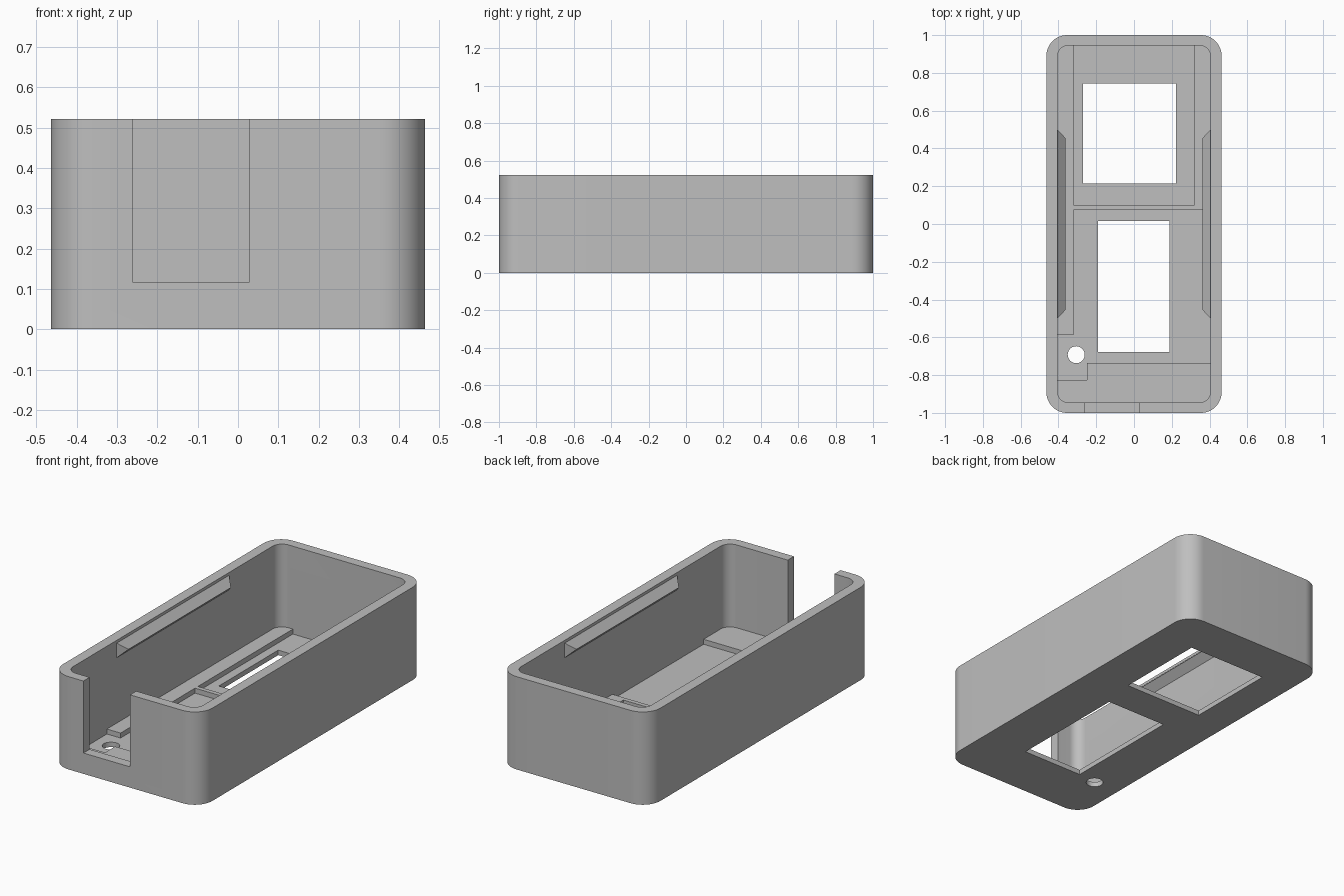
import bpy, bmesh, math

if "Cube" in bpy.data.objects:
    bpy.data.objects.remove(bpy.data.objects["Cube"])

grey = bpy.data.materials.new("plain grey")
grey.diffuse_color = (0.52, 0.52, 0.52, 1)
grey.use_nodes = True
grey.node_tree.nodes["Principled BSDF"].inputs["Base Color"].default_value = grey.diffuse_color

H = 0.522            # case height
IX, IY = 0.405, 0.945  # half size of the cavity
POCKET, FLOOR = 0.028, 0.056


def finish(name, bm):
    bmesh.ops.recalc_face_normals(bm, faces=bm.faces)
    me = bpy.data.meshes.new(name)
    bm.to_mesh(me)
    bm.free()
    me.materials.append(grey)
    ob = bpy.data.objects.new(name, me)
    bpy.context.collection.objects.link(ob)
    return ob


def prism(name, pts, z0, z1):
    bm = bmesh.new()
    face = bm.faces.new([bm.verts.new((x, y, z0)) for x, y in pts])
    res = bmesh.ops.extrude_face_region(bm, geom=[face])
    for v in res["geom"]:
        if isinstance(v, bmesh.types.BMVert):
            v.co.z = z1
    return finish(name, bm)


def rect(x0, x1, y0, y1):
    return [(x0, y0), (x1, y0), (x1, y1), (x0, y1)]


def arc(cx, cy, r, a0, a1, n):
    return [(cx + r * math.cos(math.radians(a0 + (a1 - a0) * i / n)),
             cy + r * math.sin(math.radians(a0 + (a1 - a0) * i / n))) for i in range(n + 1)]


def rounded(hx, hy, r):
    pts = []
    for k, (sx, sy) in enumerate([(1, 1), (-1, 1), (-1, -1), (1, -1)]):
        pts += arc(sx * (hx - r), sy * (hy - r), r, 90 * k, 90 * k + 90, 14)
    return pts


# Outer shell
case = prism("case", rounded(0.464, 1.0, 0.11), 0, H)

# Floor recess outline with a corner notch around the screw hole
lower = [(-0.32, 0.075), (-0.32, -0.587), (-IX, -0.587), (-IX, -0.825),
         (-0.25, -0.825), (-0.25, -0.735), (IX, -0.735), (IX, 0.075)]

# Cutters: cavity, recesses, windows, screw hole, cable slot
cutters = [
    prism("cavity_cutter", rounded(IX, IY, 0.058), FLOOR, 0.7),
    prism("lower_recess_cutter", lower, POCKET, 0.2),
    prism("upper_recess_cutter", rect(-0.32, 0.32, 0.1, IY), POCKET, 0.2),
    prism("upper_window_cutter", rect(-0.27, 0.222, 0.215, 0.743), -0.1, 0.2),
    prism("lower_window_cutter", rect(-0.19, 0.187, -0.678, 0.017), -0.1, 0.2),
    prism("screw_hole_cutter", arc(-0.306, -0.692, 0.045, 0, 360, 32)[:-1], -0.1, 0.2),
    prism("cable_slot_cutter", rect(-0.262, 0.028, -1.1, -0.9), 0.117, 0.7),
]
bpy.context.view_layer.objects.active = case
for c in cutters:
    m = case.modifiers.new(c.name, "BOOLEAN")
    m.operation, m.solver, m.object = "DIFFERENCE", "EXACT", c
    bpy.ops.object.modifier_apply(modifier=m.name)
    bpy.data.objects.remove(c)

# Snap ridges on both long walls: wedge with tapered ends
for side, name in ((-1, "left_snap_ridge"), (1, "right_snap_ridge")):
    bm = bmesh.new()
    ends = []
    for s in (-1, 1):
        ends.append([bm.verts.new((side * x, s * y, z)) for x, y, z in
                     ((IX, 0.5, 0.506), (0.363, 0.455, 0.465), (IX, 0.5, 0.424))])
    a, b = ends
    bm.faces.new(a)
    bm.faces.new(b)
    for i in range(3):
        j = (i + 1) % 3
        bm.faces.new((a[i], a[j], b[j], b[i]))
    finish(name, bm)

# Smooth the rounded corners, keep the edges sharp
bpy.ops.object.select_all(action="DESELECT")
case.select_set(True)
bpy.context.view_layer.objects.active = case
bpy.ops.object.shade_smooth_by_angle(angle=math.radians(30))
